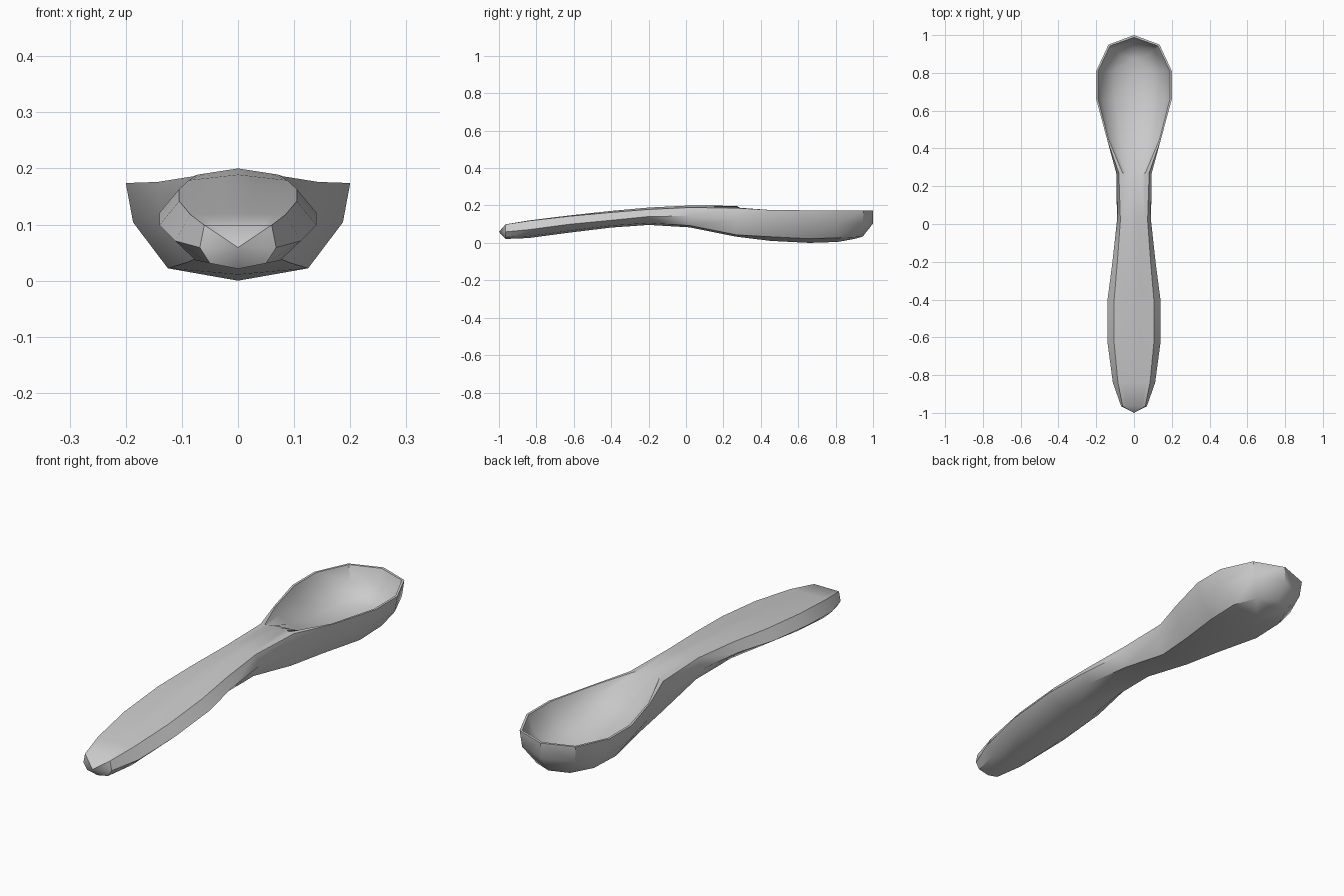
import bpy, bmesh

if "Cube" in bpy.data.objects:
    bpy.data.objects.remove(bpy.data.objects["Cube"])

def handle_section(y, w, wt, wb, ztop, zedge, zmid, zbot):
    """Half section of the handle, bottom centre round to top centre."""
    pts = [(0, y, zbot), (wb, y, zbot + 0.01), (w, y, zmid)]
    for t in (1, 0.75, 0.5, 0.25, 0):
        pts.append((wt * t, y, ztop + (zedge - ztop) * t))
    return pts

def bowl_section(y, w, zrim, zmid, zbot, floor):
    """Half section of the hollow bowl, outer keel over the rim to the floor."""
    mid = zrim + (floor - zrim) * 0.45
    return [(0, y, zbot), (w * 0.625, y, zbot + 0.022), (w * 0.935, y, zmid),
            (w, y, zrim), (w * 0.95, y, zrim), (w * 0.84, y, mid),
            (w * 0.5, y, floor + 0.014), (0, y, floor)]

sections = [[(0, -1, 0.06)] * 8]

# handle: y, mid width, top width, bottom width, top, top edge, middle, bottom
for row in [(-0.965, 0.068, 0.060, 0.050, 0.100, 0.100, 0.060, 0.022),
            (-0.84, 0.112, 0.085, 0.075, 0.121, 0.119, 0.072, 0.027),
            (-0.63, 0.140, 0.105, 0.095, 0.147, 0.143, 0.100, 0.055),
            (-0.40, 0.140, 0.105, 0.095, 0.172, 0.164, 0.122, 0.083),
            (-0.20, 0.114, 0.088, 0.078, 0.190, 0.180, 0.142, 0.097),
            (0.02, 0.090, 0.072, 0.062, 0.201, 0.190, 0.145, 0.084),
            (0.27, 0.094, 0.080, 0.066, 0.199, 0.187, 0.125, 0.034)]:
    sections.append(handle_section(*row))

# bowl: y, rim width, rim height, outer middle, bottom, inner floor
for row in [(0.45, 0.143, 0.177, 0.105, 0.012, 0.105),
            (0.66, 0.200, 0.175, 0.105, 0.001, 0.045),
            (0.81, 0.200, 0.175, 0.105, 0.006, 0.040)]:
    sections.append(bowl_section(*row))

# rounded front of the bowl and its tip
sections.append([(0, 0.90, 0.022), (0.08, 0.91, 0.032), (0.127, 0.945, 0.105),
                 (0.135, 0.95, 0.175), (0.127, 0.943, 0.175),
                 (0.11, 0.925, 0.11), (0.065, 0.89, 0.062), (0, 0.88, 0.05)])
sections.append([(0, 0.945, 0.035), (0, 0.945, 0.035), (0, 1, 0.105),
                 (0, 1, 0.175), (0, 0.988, 0.175),
                 (0, 0.965, 0.11), (0, 0.92, 0.064), (0, 0.92, 0.064)])

# skin the half sections
bm = bmesh.new()
rings = [[bm.verts.new(p) for p in s] for s in sections]
for a, b in zip(rings, rings[1:]):
    for i in range(7):
        bm.faces.new((a[i], b[i], b[i + 1], a[i + 1]))
bmesh.ops.remove_doubles(bm, verts=bm.verts, dist=0.0005)

# mirror to a closed solid
bmesh.ops.mirror(bm, geom=bm.verts[:] + bm.edges[:] + bm.faces[:],
                 axis='X', merge_dist=0.0005)
bmesh.ops.remove_doubles(bm, verts=bm.verts, dist=0.0005)
bmesh.ops.recalc_face_normals(bm, faces=bm.faces)
low = min(v.co.z for v in bm.verts)
bmesh.ops.translate(bm, verts=bm.verts, vec=(0, 0, -low))

mesh = bpy.data.meshes.new("spoon")
bm.to_mesh(mesh)
bm.free()
spoon = bpy.data.objects.new("spoon", mesh)
bpy.context.collection.objects.link(spoon)
bpy.context.view_layer.objects.active = spoon
spoon.select_set(True)
bpy.ops.object.shade_smooth_by_angle(angle=0.7)
